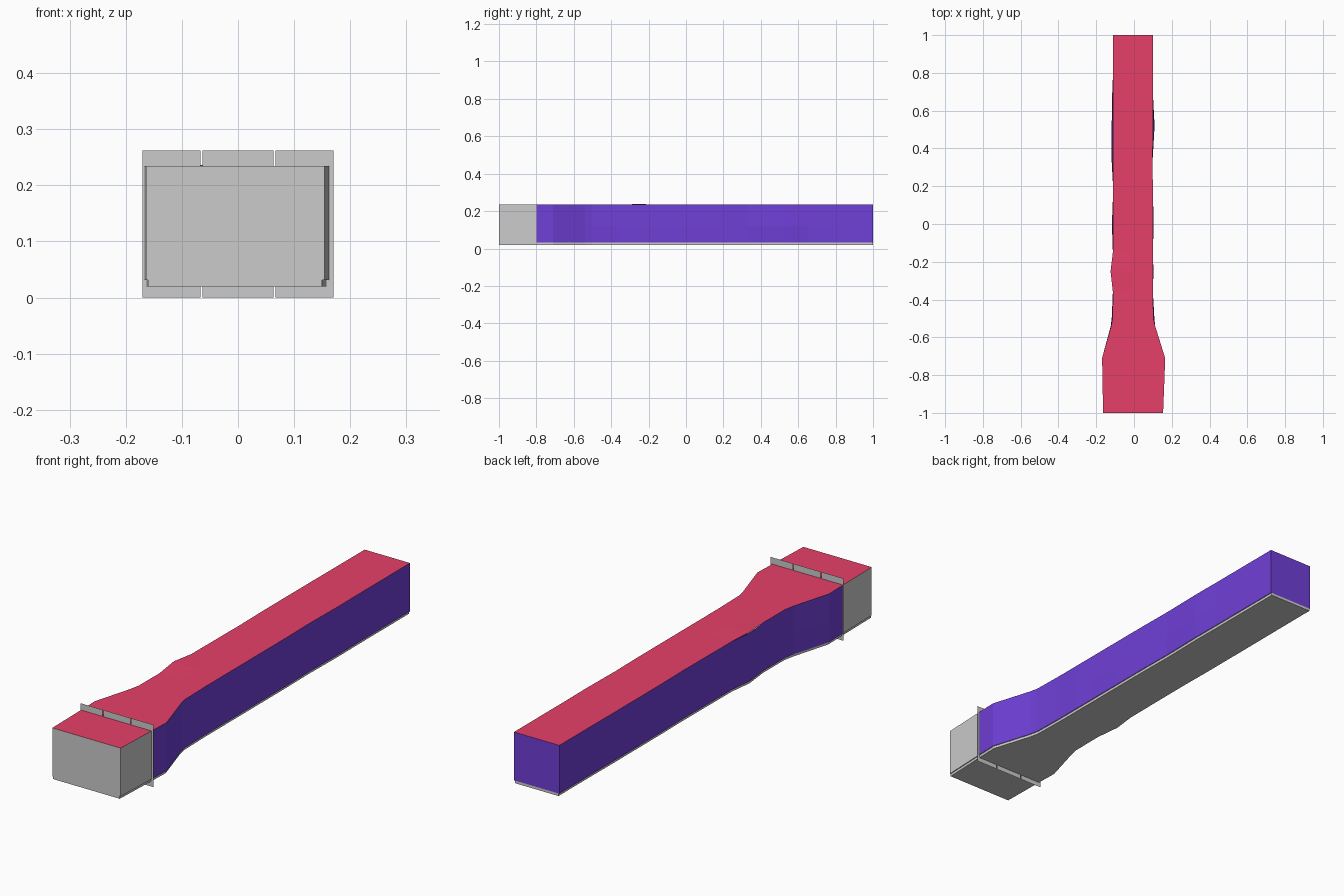
import bpy

if "Cube" in bpy.data.objects:
    bpy.data.objects.remove(bpy.data.objects["Cube"])

Z_BASE, Z_FLOOR, Z_TOP = 0.02, 0.031, 0.234

# plan outline: y, left x, right x at the top edge, left and right bulge at the foot
STATIONS = [
    (-1.00, -0.164, 0.154, 0, 0), (-0.80, -0.167, 0.162, 0, 0),
    (-0.71, -0.169, 0.165, 0, 0), (-0.54, -0.121, 0.112, 0.002, 0),
    (-0.50, -0.113, 0.103, 0.005, 0.005), (-0.36, -0.112, 0.100, 0, 0),
    (-0.25, -0.124, 0.100, 0, 0.003), (-0.15, -0.112, 0.100, 0, 0),
    (0.00, -0.111, 0.100, 0.006, 0.004), (0.18, -0.110, 0.100, 0, 0),
    (0.33, -0.112, 0.098, 0.006, 0), (0.52, -0.112, 0.101, 0.006, 0.008),
    (0.65, -0.112, 0.100, 0.005, 0.002), (0.80, -0.111, 0.100, 0, 0),
    (1.00, -0.111, 0.100, 0, 0),
]


def material(name, rgb):
    mat = bpy.data.materials.new(name)
    mat.diffuse_color = (*rgb, 1)
    mat.use_nodes = True
    mat.node_tree.nodes["Principled BSDF"].inputs["Base Color"].default_value = mat.diffuse_color
    return mat


def add(name, verts, faces, mat=None):
    mesh = bpy.data.meshes.new(name)
    mesh.from_pydata(verts, [], faces)
    obj = bpy.data.objects.new(name, mesh)
    bpy.context.collection.objects.link(obj)
    if mat:
        mesh.materials.append(mat)
    return obj


def loft(rows, name, mat=None, closed=False):
    """Skin equal-length rows of points into quads."""
    n = len(rows[0])
    verts = [p for row in rows for p in row]
    faces = []
    for r in range(len(rows) - 1):
        for i in range(n if closed else n - 1):
            j = (i + 1) % n
            faces.append((r * n + i, r * n + j, (r + 1) * n + j, (r + 1) * n + i))
    return add(name, verts, faces, mat)


def ring(stations, z, bulge=0.0, inset=0.0):
    """Path from front right, round the back, to front left."""
    right = [(r + b * bulge - inset, y, z) for y, _, r, _, b in stations]
    left = [(l - b * bulge + inset, y, z) for y, l, _, b, _ in stations]
    return right + left[::-1]


red = material("red_top", (0.80, 0.05, 0.14))
blue = material("blue_walls", (0.16, 0.05, 0.68))

# top sheet, very slightly raised in one place on the left
top_rows = [[(r, y, Z_TOP), ((l + r) / 2, y, Z_TOP),
             (l, y, Z_TOP + (0.004 if abs(y + 0.25) < 0.01 else 0))]
            for y, l, r, _, _ in STATIONS]
loft(top_rows, "top_sheet", red)

# blue side and back walls behind the gate, bellied at mid height
main = STATIONS[1:]
loft([ring(main, Z_FLOOR), ring(main, 0.12, 1), ring(main, Z_TOP)], "main_walls", blue)

# grey walls of the front section, including the front face
front = STATIONS[:2]
lo, hi = ring(front, Z_FLOOR), ring(front, Z_TOP)
order = (1, 0, 3, 2)
loft([[lo[i] for i in order], [hi[i] for i in order]], "front_walls")

# floor slab, inset a little under the walls
floor_rings = [ring(STATIONS, Z_FLOOR), ring(STATIONS, Z_FLOOR, 0, 0.004),
               ring(STATIONS, Z_BASE, 0, 0.004)]
loft(floor_rings, "floor_rim", closed=True)
loft([[(r - 0.004, y, Z_BASE), (l + 0.004, y, Z_BASE)]
      for y, l, r, _, _ in STATIONS], "floor_underside")

# three thin gate panels crossing the body
for i, (x0, x1) in enumerate([(-0.17, -0.067), (-0.063, 0.063), (0.067, 0.17)]):
    add(f"gate_panel_{i + 1}",
        [(x0, -0.805, 0), (x1, -0.805, 0), (x1, -0.805, 0.262), (x0, -0.805, 0.262)],
        [(0, 1, 2, 3)])

# consistent outward normals on the wall and floor shells
import bmesh
for obj in bpy.context.collection.objects:
    bm = bmesh.new()
    bm.from_mesh(obj.data)
    bm.normal_update()
    want = {"top_sheet": (0, 0, 1), "floor_underside": (0, 0, -1)}.get(obj.name)
    for f in bm.faces:
        c = f.calc_center_median()
        if want:
            flip = f.normal.z * want[2] < 0
        elif obj.name.startswith("gate"):
            flip = False
        elif abs(f.normal.y) > 0.9:
            flip = f.normal.y * c.y < 0
        elif abs(f.normal.z) > 0.9:
            flip = f.normal.z > 0
        else:
            flip = f.normal.x * c.x < 0
        if flip:
            f.normal_flip()
    bm.to_mesh(obj.data)
    bm.free()
